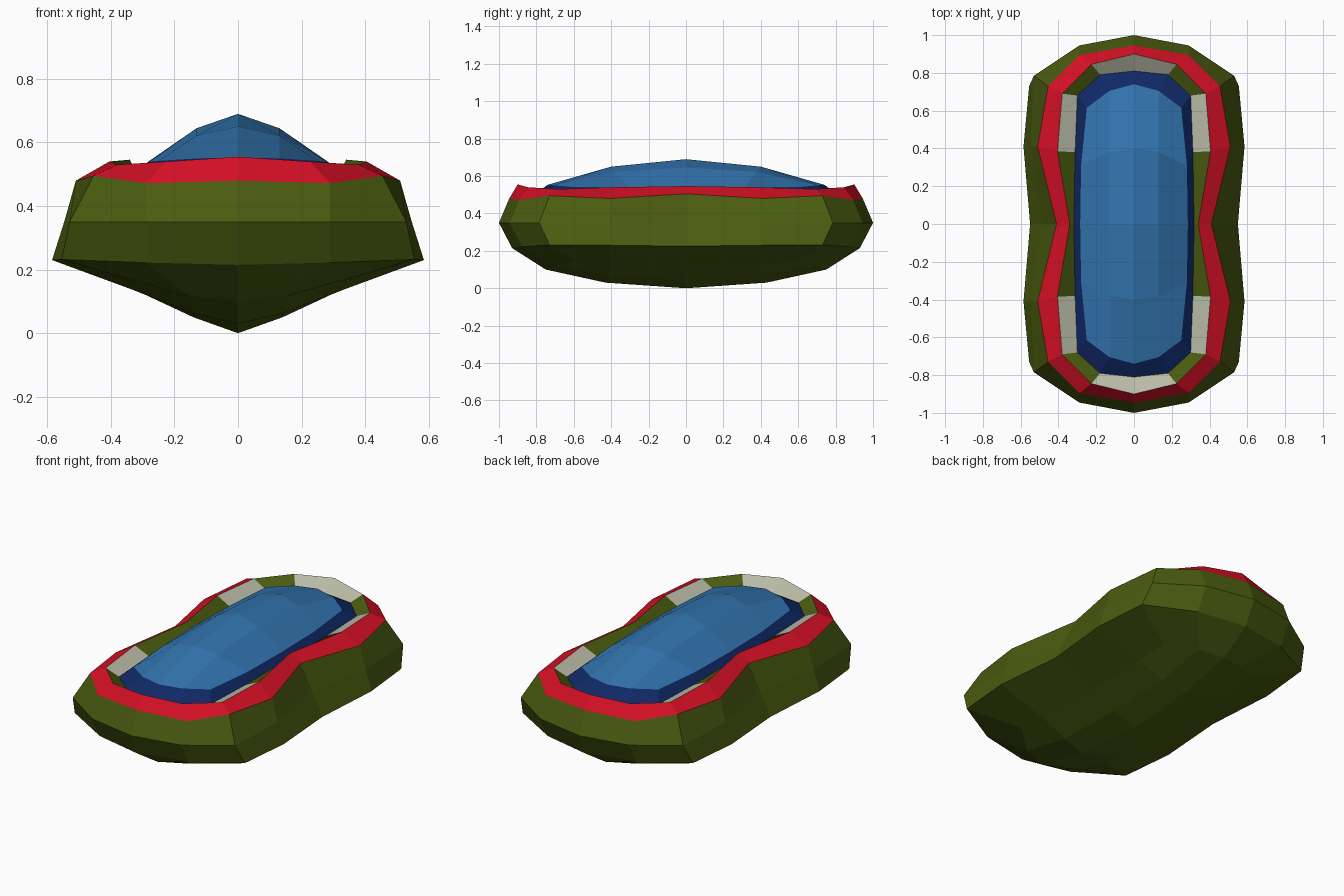
import bpy

if "Cube" in bpy.data.objects:
    bpy.data.objects.remove(bpy.data.objects["Cube"])


def mat(name, rgb):
    m = bpy.data.materials.new(name)
    m.diffuse_color = (*rgb, 1.0)
    m.use_nodes = True
    m.node_tree.nodes["Principled BSDF"].inputs["Base Color"].default_value = m.diffuse_color
    return m


OLIVE = mat("olive_green", (0.069, 0.107, 0.005))
RED = mat("red", (0.66, 0.005, 0.018))
PALE = mat("pale_grey", (0.485, 0.497, 0.381))
NAVY = mat("navy", (0.005, 0.021, 0.13))
BLUE = mat("blue", (0.032, 0.175, 0.43))


def build(name, rings, mats, cap=None, cap_down=False, rule=None):
    """Loft quarter rings (end -> corner -> side), optionally cap, then mirror."""
    verts = [p for r in rings for p in r]
    faces, slots = [], []
    for k in range(len(rings) - 1):
        for i in range(4):
            a, b = 5 * k + i, 5 * (k + 1) + i
            faces.append((a, b, b + 1, a + 1))
            slots.append(rule(i) if rule else 0)
    if cap:
        # cap = grid points on the long axis, inside, on the short axis, centre
        base = 0 if cap_down else 5 * (len(rings) - 1)
        A, B, C, D, E = range(base, base + 5)
        Y, P, X, O = range(len(verts), len(verts) + 4)
        verts += cap
        for f in ((A, B, P, Y), (B, C, D, P), (P, D, E, X), (Y, P, X, O)):
            faces.append(f if cap_down else f[::-1])
            slots.append(0)
    me = bpy.data.meshes.new(name)
    me.from_pydata(verts, [], faces)
    for m in mats:
        me.materials.append(m)
    for p, s in zip(me.polygons, slots):
        p.material_index = s
    ob = bpy.data.objects.new(name, me)
    bpy.context.collection.objects.link(ob)
    mod = ob.modifiers.new("mirror", 'MIRROR')
    mod.use_axis = (True, True, False)
    mod.merge_threshold = 0.0005
    return ob


# Quarter rings from the keel up to the canopy
keel = [(0, .75, .10), (.15, .71, .115), (.29, .59, .15), (.30, .40, .125), (.29, 0, .12)]
chine = [(0, .93, .215), (.29, .875, .222), (.555, .73, .232), (.585, .41, .23), (.55, 0, .225)]
belt = [(0, 1.0, .35), (.29, .945, .35), (.53, .785, .35), (.547, .41, .35), (.485, 0, .36)]
shoulder = [(0, .945, .48), (.29, .895, .472), (.455, .73, .495), (.51, .41, .48), (.41, 0, .505)]
lip = [(0, .90, .555), (.225, .845, .54), (.38, .69, .53), (.405, .385, .54), (.34, 0, .546)]
well = [(0, .81, .50), (.18, .79, .50), (.30, .68, .495), (.312, .38, .495), (.318, 0, .50)]
glass = [(0, .74, .553), (.13, .705, .55), (.25, .615, .542), (.28, .31, .538), (.285, 0, .538)]

# Lower body with closed underside
build("hull", [keel, chine, belt, shoulder], [OLIVE],
      cap=[(0, .43, .03), (.14, .41, .062), (.14, 0, .05), (0, 0, 0)], cap_down=True)
# Red band around the top edge
build("red_band", [shoulder, lip], [RED])
# Inward sloping deck with pale panels at the ends and sides
build("deck", [lip, well], [OLIVE, PALE], rule=lambda i: 1 if i in (0, 2) else 0)
# Navy frame around the dome
build("canopy_frame", [well, glass], [NAVY])
# Blue faceted dome
build("canopy", [glass], [BLUE],
      cap=[(0, .40, .65), (.13, .38, .622), (.13, 0, .645), (0, 0, .69)])
